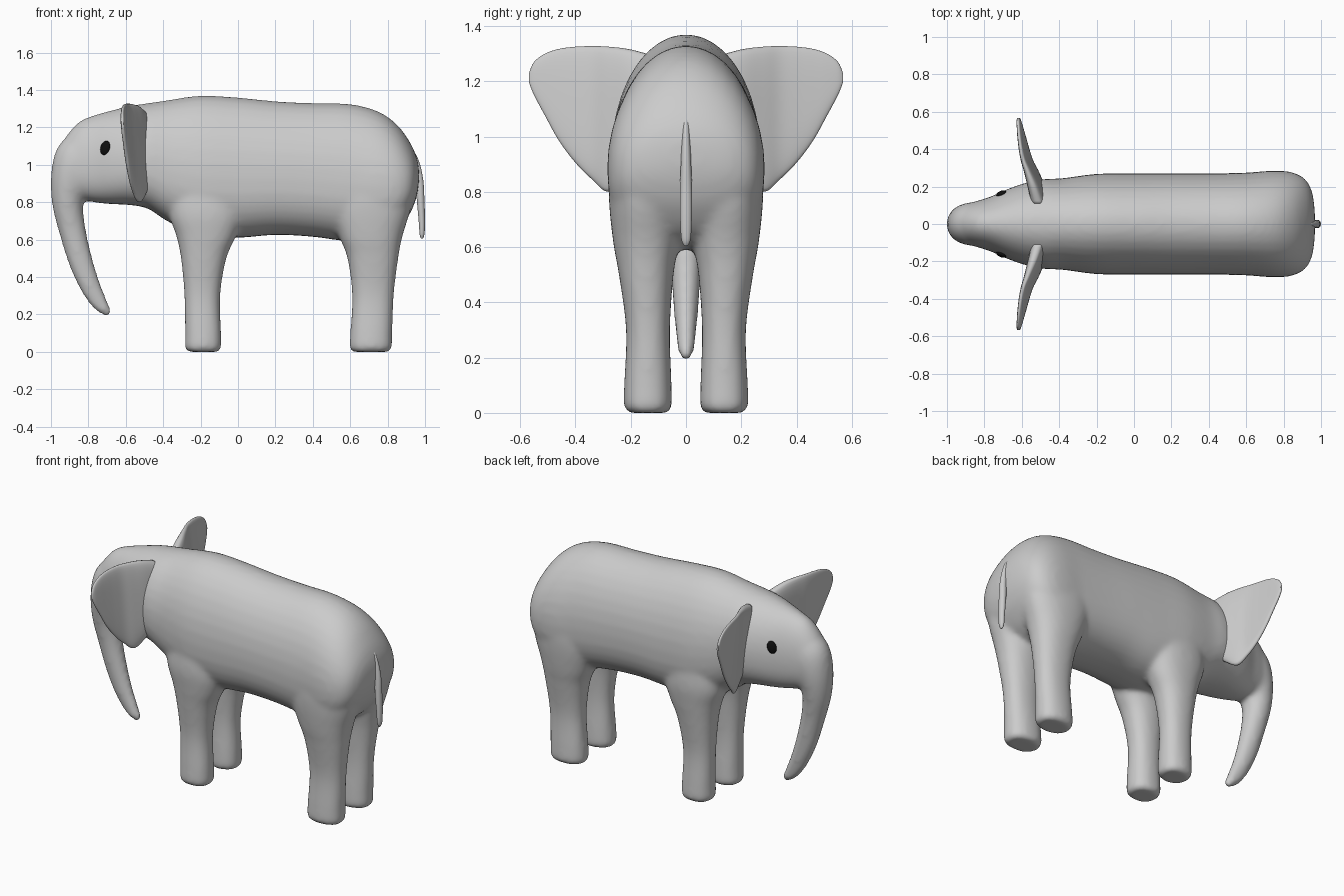
import bpy, bmesh, math
from mathutils import Vector

if "Cube" in bpy.data.objects:
    bpy.data.objects.remove(bpy.data.objects["Cube"])


def smooth_rows(rows, n=5):
    """Catmull-Rom interpolation of section rows."""
    out = []
    for i in range(len(rows) - 1):
        a, b, c, d = (rows[max(i - 1, 0)], rows[i], rows[i + 1], rows[min(i + 2, len(rows) - 1)])
        for k in range(n):
            t = k / n
            out.append([0.5 * (2 * q + (r - p) * t + (2 * p - 5 * q + 4 * r - s) * t * t
                               + (3 * q - p - 3 * r + s) * t ** 3) for p, q, r, s in zip(a, b, c, d)])
    return out + [list(rows[-1])]


def ring(c, u, v, up, down, e_up=2.0, e_down=2.0, n=36):
    """Superellipse section; u and v are full radius vectors, v scaled up/down."""
    pts = []
    for i in range(n):
        a = 2 * math.pi * i / n
        ca, sa = math.cos(a), math.sin(a)
        e = 2 / (e_up if sa >= 0 else e_down)
        cu = math.copysign(abs(ca) ** e, ca)
        cv = math.copysign(abs(sa) ** e, sa) * (up if sa >= 0 else down)
        pts.append(c + u * cu + v * cv)
    return pts


def loft(bm, rings, side=1):
    vs = [[bm.verts.new((p.x, p.y * side, p.z)) for p in r] for r in rings]
    n = len(vs[0])
    for a, b in zip(vs, vs[1:]):
        for i in range(n):
            bm.faces.new((a[i], a[(i + 1) % n], b[(i + 1) % n], b[i]))
    bm.faces.new(vs[0])
    bm.faces.new(vs[-1])


def finish(name, bm):
    bmesh.ops.recalc_face_normals(bm, faces=bm.faces)
    me = bpy.data.meshes.new(name)
    bm.to_mesh(me)
    bm.free()
    me.polygons.foreach_set("use_smooth", [True] * len(me.polygons))
    ob = bpy.data.objects.new(name, me)
    bpy.context.collection.objects.link(ob)
    return ob


def tube(rows):
    """Sections along a path in the xz plane: x, z, in-plane radius, y radius."""
    rows = smooth_rows(rows)
    out = []
    for i, (x, z, r, ry) in enumerate(rows):
        a, b = rows[max(i - 1, 0)], rows[min(i + 1, len(rows) - 1)]
        t = Vector((b[0] - a[0], 0, b[1] - a[1])).normalized()
        out.append(ring(Vector((x, 0, z)), Vector((0, ry, 0)), Vector((-t.z, 0, t.x)), r, r))
    return out


X, Y, Z = Vector((1, 0, 0)), Vector((0, 1, 0)), Vector((0, 0, 1))
bm = bmesh.new()

# torso and head: x, bottom z, top z, half width
torso = [(-.97, .86, 1.05, .05), (-.92, .84, 1.15, .095), (-.85, .82, 1.23, .12), (-.77, .80, 1.265, .145),
         (-.68, .79, 1.29, .185), (-.58, .785, 1.315, .22), (-.48, .765, 1.33, .24), (-.38, .70, 1.345, .245),
         (-.2, .62, 1.37, .268), (0, .61, 1.36, .27), (.2, .625, 1.34, .27), (.4, .615, 1.33, .27),
         (.6, .59, 1.325, .275), (.75, .6, 1.285, .285), (.85, .65, 1.215, .275), (.92, .74, 1.12, .235),
         (.955, .83, 1.04, .16), (.967, .9, .98, .06)]
loft(bm, [ring(Vector((x, 0, b + .42 * (t - b))), Y * w, Z, .58 * (t - b), .42 * (t - b), 2.0, 2.5)
          for x, b, t, w in smooth_rows(torso)])

# trunk
loft(bm, tube([(-.76, 1.07, .12, .10), (-.84, 1.03, .14, .115), (-.89, .93, .113, .11), (-.91, .8, .085, .088),
               (-.886, .65, .072, .066), (-.84, .48, .065, .053), (-.79, .35, .056, .043),
               (-.74, .26, .044, .034), (-.70, .213, .026, .026), (-.685, .198, .012, .014)]))

# legs: z, x min, x max, y min, y max
front = [(0, -.265, -.105, .068, .208), (.02, -.283, -.09, .052, .224), (.1, -.283, -.09, .052, .224),
         (.3, -.287, -.095, .058, .217), (.5, -.305, -.062, .045, .24), (.62, -.33, -.01, .03, .257),
         (.75, -.37, .03, .01, .268), (.95, -.36, .02, .02, .25)]
rear = [(0, .615, .805, .068, .208), (.02, .598, .823, .052, .224), (.1, .6, .825, .052, .224),
        (.3, .61, .833, .058, .217), (.5, .585, .857, .045, .243), (.62, .54, .88, .025, .264),
        (.8, .48, .93, .01, .28), (1.0, .5, .92, .01, .265)]
for rows in (front, rear):
    rings = [ring(Vector(((a + b) / 2, (c + d) / 2, z)), X * ((b - a) / 2), Y, (d - c) / 2, (d - c) / 2, 2.3, 2.3)
             for z, a, b, c, d in smooth_rows(rows)]
    for side in (1, -1):
        loft(bm, rings, side)

# fuse the shells into one soft skin
body = finish("body_with_trunk_and_legs", bm)
mod = body.modifiers.new("fuse", 'REMESH')
mod.mode = 'VOXEL'
mod.voxel_size = .014
mod.use_smooth_shade = True
mod = body.modifiers.new("soften", 'SMOOTH')
mod.factor = .5
mod.iterations = 12

# ears: y, bottom z, top z, x, half thickness
ear = [(.11, .92, 1.29, -.50, .045), (.2, .85, 1.315, -.525, .04), (.28, .80, 1.325, -.553, .03),
       (.34, .845, 1.327, -.575, .023), (.4, .905, 1.325, -.588, .02), (.46, .985, 1.317, -.597, .017),
       (.51, 1.075, 1.30, -.603, .014), (.55, 1.15, 1.27, -.608, .011), (.568, 1.195, 1.23, -.61, .006)]
for side, label in ((1, "left"), (-1, "right")):
    bm = bmesh.new()
    loft(bm, [ring(Vector((x - .08 * ((b + t) / 2 - 1.12), y, (b + t) / 2)), X * h,
                   Vector((-.08, 0, 1)), (t - b) / 2, (t - b) / 2, 2.8, 2.8)
              for y, b, t, x, h in smooth_rows(ear)], side)
    finish("ear_" + label, bm)

# tail
bm = bmesh.new()
loft(bm, tube([(.89, 1.1, .02, .012), (.94, 1.03, .022, .014), (.968, .92, .022, .018), (.977, .8, .02, .022),
               (.983, .7, .017, .021), (.984, .63, .013, .017), (.983, .605, .005, .007)]))
finish("tail", bm)

# eyes
black = bpy.data.materials.new("black")
black.diffuse_color = (.005, .005, .005, 1)
black.use_nodes = True
black.node_tree.nodes["Principled BSDF"].inputs["Base Color"].default_value = black.diffuse_color
for side, label in ((1, "left"), (-1, "right")):
    bm = bmesh.new()
    bmesh.ops.create_uvsphere(bm, u_segments=20, v_segments=12, radius=1)
    for v in bm.verts:
        v.co = Vector((v.co.x * .026 + v.co.z * .006 - .71, side * (.162 + v.co.y * .016 + v.co.x * .008), v.co.z * .038 + 1.09))
    eye = finish("eye_" + label, bm)
    eye.data.materials.append(black)
